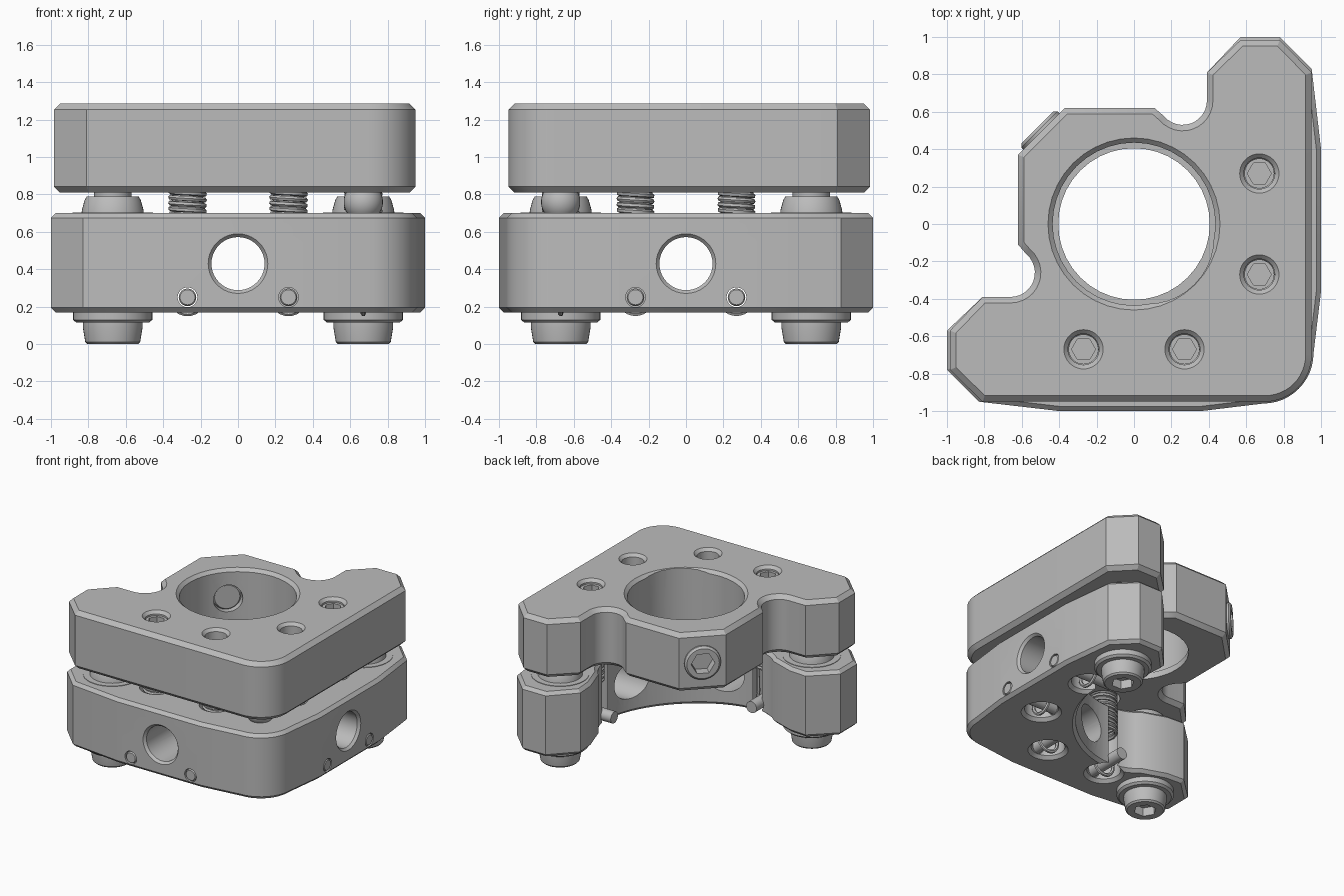
import bpy, bmesh, math
from mathutils import Vector

cube = bpy.data.objects.get("Cube")
if cube:
    bpy.data.objects.remove(cube, do_unlink=True)

metal = bpy.data.materials.new("grey metal")
metal.use_nodes = True
GREY = (0.5, 0.5, 0.5, 1)
metal.diffuse_color = GREY
metal.node_tree.nodes["Principled BSDF"].inputs["Base Color"].default_value = GREY
UP = (0, 0, 1)


def add(name, data):
    ob = bpy.data.objects.new(name, data)
    bpy.context.collection.objects.link(ob)
    data.materials.append(metal)
    return ob


def activate(ob):
    bpy.ops.object.select_all(action='DESELECT')
    ob.select_set(True)
    bpy.context.view_layer.objects.active = ob


def mesh_object(name, bm):
    bmesh.ops.recalc_face_normals(bm, faces=bm.faces[:])
    me = bpy.data.meshes.new(name)
    bm.to_mesh(me)
    bm.free()
    return add(name, me)


def lathe(name, profile, loc=(0, 0, 0), axis=UP, sides=40):
    """Turn (radius, distance along axis) points into a capped solid."""
    bm = bmesh.new()
    rings = []
    for r, h in profile:
        angles = [2 * math.pi * i / sides for i in range(sides)]
        rings.append([bm.verts.new((r * math.cos(a), r * math.sin(a), h)) for a in angles])
    for a, b in zip(rings, rings[1:]):
        for i in range(sides):
            j = (i + 1) % sides
            bm.faces.new((a[i], a[j], b[j], b[i]))
    bm.faces.new(rings[0])
    bm.faces.new(rings[-1])
    turn = Vector(axis).to_track_quat('Z', 'Y').to_matrix().to_4x4()
    bm.transform(turn)
    bmesh.ops.translate(bm, vec=Vector(loc), verts=bm.verts[:])
    return mesh_object(name, bm)


def plate(name, outline, z0, z1, chamfer):
    """Extrude an outline and chamfer its top and bottom rims."""
    bm = bmesh.new()
    base = bm.faces.new([bm.verts.new((x, y, z0)) for x, y in outline])
    ext = bmesh.ops.extrude_face_region(bm, geom=[base], use_keep_orig=True)
    top = [v for v in ext["geom"] if isinstance(v, bmesh.types.BMVert)]
    bmesh.ops.translate(bm, vec=(0, 0, z1 - z0), verts=top)
    rims = [e for e in bm.edges if abs(e.verts[0].co.z - e.verts[1].co.z) < 1e-4]
    bmesh.ops.bevel(bm, geom=rims, offset=chamfer, segments=1, affect='EDGES', profile=0.5)
    return mesh_object(name, bm)


def drill(ob, *cutters):
    for cutter in cutters:
        mod = ob.modifiers.new("cut", 'BOOLEAN')
        mod.operation, mod.solver, mod.object = 'DIFFERENCE', 'EXACT', cutter
        activate(ob)
        bpy.ops.object.modifier_apply(modifier=mod.name)
        bpy.data.objects.remove(cutter, do_unlink=True)


def hex_socket(ob, r, loc, axis, depth):
    drill(ob, lathe("socket_cutter", [(r, -depth), (r, 0.1)], loc, axis, 6))


def arc(cx, cy, r, a0, a1, n):
    steps = [math.radians(a0 + (a1 - a0) * i / n) for i in range(n + 1)]
    return [(cx + r * math.cos(a), cy + r * math.sin(a)) for a in steps]


def swap(p):
    """Reflect a point across the diagonal the mount is symmetric about."""
    return (-p[1], -p[0])


def mirrored(half, skip_last=False):
    back = half[1:-1] if skip_last else half[1:]
    return half + [swap(p) for p in reversed(back)]


# Plates
upper_half = (arc(0.70, -0.70, 0.25, -45, 0, 6)
              + [(0.95, 0.81), (0.78, 0.984), (0.57, 0.984), (0.39, 0.81)]
              + arc(0.26, 0.66, 0.13, 0, -140, 12) + [(0.11, 0.62), (-0.37, 0.62)])
upper = plate("upper_plate", mirrored(upper_half), 0.81, 1.285, 0.032)

s = math.sqrt(0.5)
sweep = [math.radians(90 - 90 * i / 14) for i in range(15)]
hollow = [(s * (0.66 * math.sin(t) + 0.43 * math.cos(t)),
           s * (0.66 * math.sin(t) - 0.43 * math.cos(t))) for t in sweep]
lower_half = (arc(0.69, -0.69, 0.27, -45, 0, 6)
              + [(1.0, -0.36), (1.0, 0.40), (0.95, 0.83), (0.78, 1.0), (0.57, 1.0),
                 (0.39, 0.81), (0.40, 0.66)] + hollow)
lower = plate("lower_plate", mirrored(lower_half, True), 0.17, 0.70, 0.025)

# Stepped optic bore with a relief on the inner corner side
drill(upper,
      lathe("bore", [(0.405, 0.7), (0.405, 0.86), (0.435, 0.86), (0.435, 1.26), (0.475, 1.30)]),
      lathe("relief", [(0.356, 0.861), (0.356, 1.4)], (0.071, -0.071, 0)))

# Locking screw through the diagonal face
DIAG = Vector((-s, s, 0))
MID = Vector((0, 0, 1.045))
drill(upper, lathe("lock_hole", [(0.11, 0.3), (0.11, 0.9)], MID, DIAG))
lock = lathe("locking_screw", [(0.095, 0.46), (0.109, 0.48), (0.109, 0.69), (0.137, 0.69),
                               (0.137, 0.715), (0.122, 0.73)], MID, DIAG)
hex_socket(lock, 0.09, MID + DIAG * 0.73, DIAG, 0.08)

# Spring stations: bolt, coil spring and cross pin along both outer sides
parts = [upper, lower, lock]
WIRE = 0.014
for side, flip, out in (("front", lambda p: p, (0, -1, 0)), ("left", swap, (1, 0, 0))):
    for place, px, bolt_top in (("outer", -0.27, 1.25), ("inner", 0.27, 1.17)):
        x, y = flip((px, -0.67))
        tag = side + "_" + place
        drill(upper, lathe("bolt_hole", [(0.12, 0.7), (0.12, 0.98), (0.083, 0.98), (0.083, 1.262),
                                         (0.108, 1.288), (0.108, 1.4)], (x, y, 0)))
        drill(lower, lathe("spring_hole", [(0.15, 0.1), (0.15, 0.17), (0.125, 0.195),
                                           (0.125, 0.8)], (x, y, 0)))
        bolt = lathe(tag + "_bolt", [(0.08, 0.94), (0.08, bolt_top)], (x, y, 0))
        hex_socket(bolt, 0.064, (x, y, bolt_top), UP, 0.06)

        # Cross pin runs inward from the outer face
        foot = flip((px, 0))
        start = Vector((foot[0], foot[1], 0.25))
        drill(lower, lathe("pin_hole", [(0.053, 0.45), (0.053, 1.1)], start, out, 24))
        pin = lathe(tag + "_pin", [(0.047, 0.46), (0.047, 0.99), (0.04, 1.0)], start, out, 24)

        # Coil, then a hook that loops under the pin
        path = []
        for i in range(15 * 14 + 1):
            a = 2 * math.pi * i / 14
            path.append((0.09 * math.cos(a), 0.09 * math.sin(a), 0.95 - 0.45 * i / 210))
        for i in range(17):
            a = math.radians(20 - 220 * i / 16)
            across = Vector((math.cos(a), 0, 0)) if side == "front" else Vector((0, math.cos(a), 0))
            path.append(across * 0.088 + Vector((0, 0, 0.25 + 0.088 * math.sin(a))))
        curve = bpy.data.curves.new(tag + "_spring", 'CURVE')
        curve.dimensions = '3D'
        curve.bevel_depth, curve.bevel_resolution = WIRE, 1
        line = curve.splines.new('POLY')
        line.points.add(len(path) - 1)
        for point, co in zip(line.points, path):
            point.co = (*co, 1)
        spring = add(tag + "_spring", curve)
        spring.location = (x, y, 0)
        activate(spring)
        bpy.ops.object.convert(target='MESH')
        parts += [bolt, pin, bpy.context.object]

    # Horizontal mounting hole
    drill(lower, lathe("mount_hole", [(0.142, 0.1), (0.142, 0.98), (0.162, 1.003), (0.162, 1.1)],
                       (0, 0, 0.43), out))

    # Adjuster at the end of the arm
    x, y = flip((-0.67, -0.67))
    base = (x, y, 0)
    knob = lathe(side + "_adjuster_knob", [(0.135, 0), (0.147, 0.012), (0.16, 0.09), (0.16, 0.12)], base)
    hex_socket(knob, 0.085, base, (0, 0, -1), 0.07)
    parts += [
        knob,
        lathe(side + "_adjuster_collar", [(0.195, 0.115), (0.212, 0.13), (0.212, 0.18)], base),
        lathe(side + "_insert_ring", [(0.215, 0.69), (0.215, 0.704)], base),
        lathe(side + "_bushing", [(0.168, 0.69), (0.164, 0.72), (0.15, 0.77), (0.138, 0.79)], base),
        lathe(side + "_adjuster_tip", [(0.10, 0.78), (0.10, 0.83)], base)]

# Pivot ball at the closed corner
ball = [(0.105 * math.cos(math.radians(a)), 0.105 * math.sin(math.radians(a)))
        for a in range(-85, 86, 10)]
parts.append(lathe("pivot_ball", ball, (0.67, -0.67, 0.76), UP, 32))

for ob in parts:
    activate(ob)
    bpy.ops.object.shade_smooth_by_angle(angle=math.radians(30))
